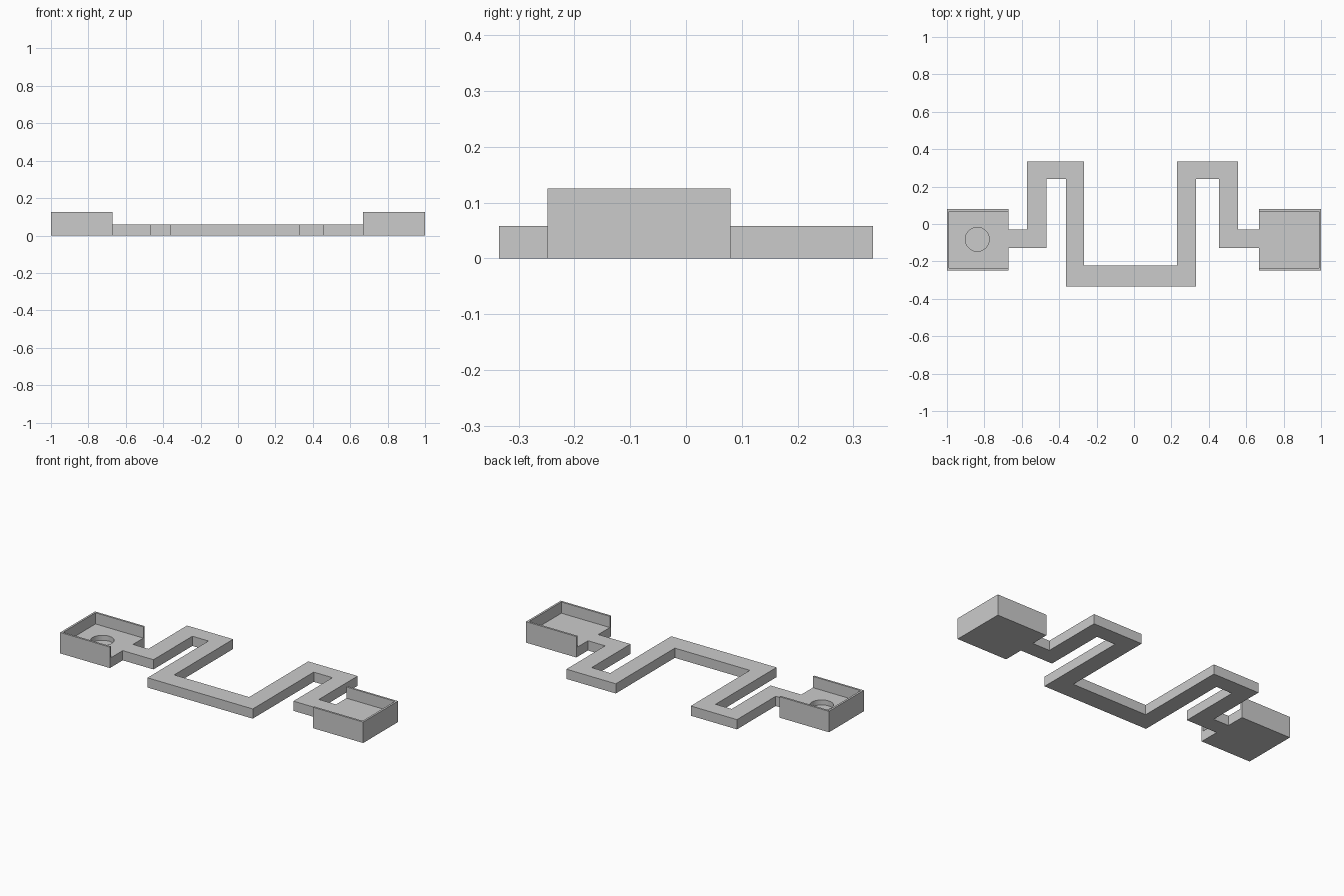
import bpy, bmesh

if "Cube" in bpy.data.objects:
    bpy.data.objects.remove(bpy.data.objects["Cube"])

FLOOR = 0.058   # top of channel and tray floors
RIM = 0.125     # top of tray walls
Y0, Y1 = -0.248, 0.08
WALL = 0.012


def prism(name, outline, z0, z1):
    """Extrude a closed xy outline from z0 to z1."""
    bm = bmesh.new()
    face = bm.faces.new([bm.verts.new((x, y, z0)) for x, y in outline])
    geom = bmesh.ops.extrude_face_region(bm, geom=[face])["geom"]
    top = [v for v in geom if isinstance(v, bmesh.types.BMVert)]
    bmesh.ops.translate(bm, verts=top, vec=(0, 0, z1 - z0))
    bmesh.ops.recalc_face_normals(bm, faces=bm.faces)
    mesh = bpy.data.meshes.new(name)
    bm.to_mesh(mesh)
    bm.free()
    obj = bpy.data.objects.new(name, mesh)
    bpy.context.collection.objects.link(obj)
    return obj


def tray(side, outer, inner):
    """Square tray whose side facing the channel is open."""
    s = 1 if outer < inner else -1
    xi = outer + s * WALL
    walls = [(inner, Y0), (outer, Y0), (outer, Y1), (inner, Y1),
             (inner, Y1 - WALL), (xi, Y1 - WALL), (xi, Y0 + WALL), (inner, Y0 + WALL)]
    prism(side + "_tray_walls", walls, 0, RIM)
    floor = [(xi, Y0 + WALL), (inner, Y0 + WALL), (inner, Y1 - WALL), (xi, Y1 - WALL)]
    return prism(side + "_tray_floor", floor, 0, FLOOR)


# Meandering channel
prism("channel", [
    (-0.672, -0.127), (-0.469, -0.127), (-0.469, 0.24), (-0.363, 0.24),
    (-0.363, -0.335), (0.332, -0.335), (0.332, 0.24), (0.455, 0.24),
    (0.455, -0.127), (0.668, -0.127), (0.668, -0.03), (0.555, -0.03),
    (0.555, 0.335), (0.229, 0.335), (0.229, -0.222), (-0.266, -0.222),
    (-0.266, 0.335), (-0.571, 0.335), (-0.571, -0.03), (-0.672, -0.03)], 0, FLOOR)

# End trays
left_floor = tray("left", -1.0, -0.672)
tray("right", 1.0, 0.668)

# Round recess in the left tray floor
bpy.ops.mesh.primitive_cylinder_add(vertices=48, radius=0.064, depth=0.1,
                                    location=(-0.838, -0.082, FLOOR - 0.03 + 0.05))
cutter = bpy.context.object
cutter.name = "recess_cutter"
cutter.hide_render = True
mod = left_floor.modifiers.new("recess", "BOOLEAN")
mod.operation = "DIFFERENCE"
mod.solver = "EXACT"
mod.object = cutter
bpy.context.view_layer.objects.active = left_floor
bpy.ops.object.modifier_apply(modifier=mod.name)
bpy.data.objects.remove(cutter)
